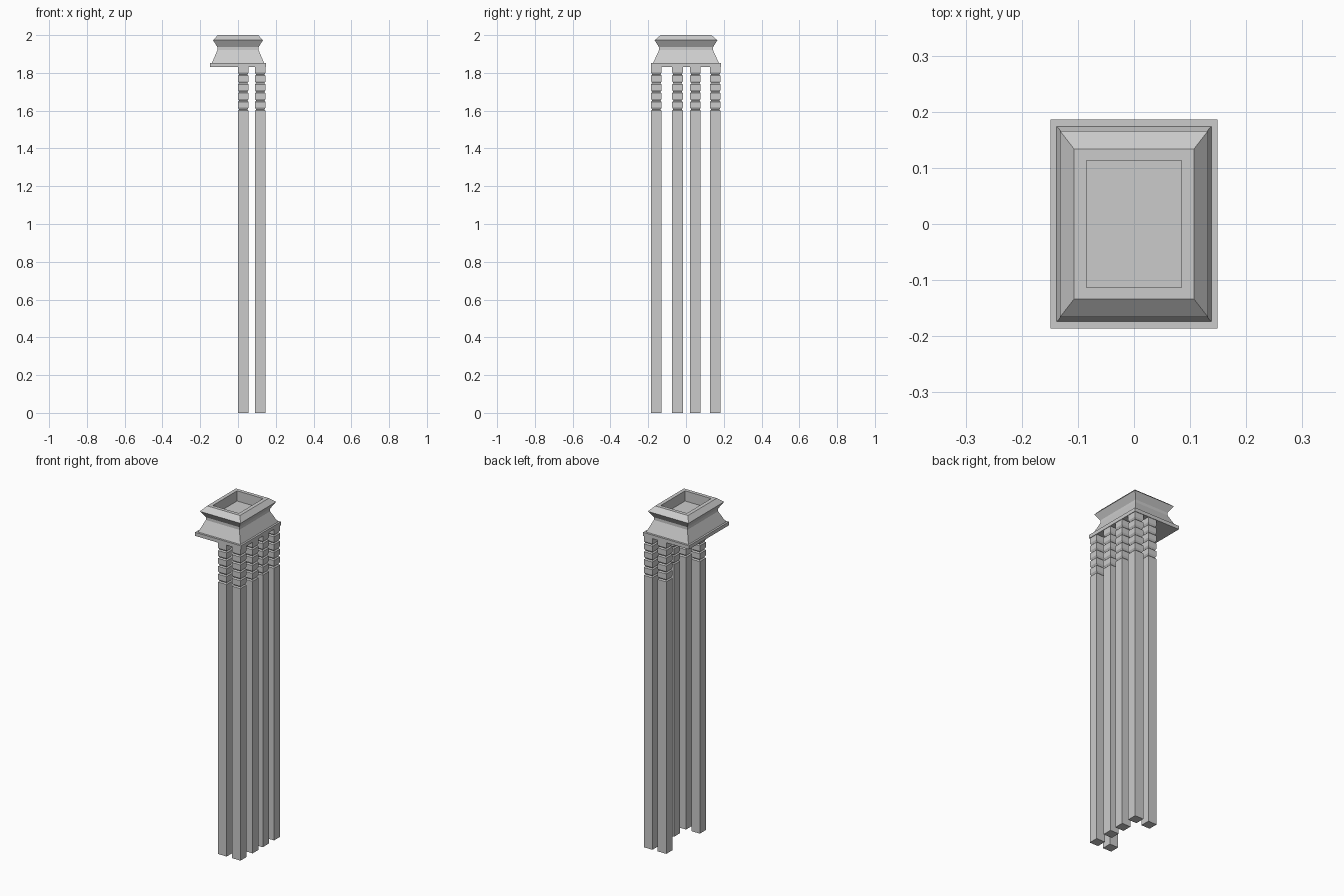
import bpy, bmesh

if "Cube" in bpy.data.objects:
    bpy.data.objects.remove(bpy.data.objects["Cube"], do_unlink=True)

stone = bpy.data.materials.new("light_grey_stone")
stone.use_nodes = True
stone.diffuse_color = (0.6, 0.6, 0.6, 1)
stone.node_tree.nodes["Principled BSDF"].inputs["Base Color"].default_value = (0.6, 0.6, 0.6, 1)


def stacked(name, profile, location=(0, 0)):
    """Skin rectangular sections (half x, half y, z) from bottom to top."""
    bm = bmesh.new()
    loops = []
    for hx, hy, z in profile:
        corners = ((-hx, -hy), (hx, -hy), (hx, hy), (-hx, hy))
        loops.append([bm.verts.new((x, y, z)) for x, y in corners])
    for low, high in zip(loops, loops[1:]):
        for i in range(4):
            j = (i + 1) % 4
            bm.faces.new((low[i], low[j], high[j], high[i]))
    bm.faces.new(loops[0][::-1])
    bm.faces.new(loops[-1])
    mesh = bpy.data.meshes.new(name)
    bm.to_mesh(mesh)
    bm.free()
    mesh.materials.append(stone)
    obj = bpy.data.objects.new(name, mesh)
    obj.location = (*location, 0)
    bpy.context.collection.objects.link(obj)
    return obj


# Capital: flat slab, flared neck, overhanging rim and a recessed top
stacked("capital_slab", [(0.149, 0.186, 1.832), (0.149, 0.186, 1.853)])
stacked("capital", [
    (0.138, 0.174, 1.853),
    (0.109, 0.143, 1.92),
    (0.109, 0.143, 1.936),
    (0.132, 0.166, 1.973),
    (0.107, 0.134, 2.0),
    (0.085, 0.113, 2.0),
    (0.085, 0.113, 1.94),
])

# Square shaft with a notched band below the slab
HALF, NOTCH = 0.028, 0.022
BAND, TOP, RINGS = 1.6, 1.832, 5
step = (TOP - BAND) / RINGS
shaft = [(HALF, HALF, 0), (HALF, HALF, BAND)]
for k in range(RINGS):
    z = BAND + k * step
    shaft += [(NOTCH, NOTCH, z + 0.006),
              (HALF, HALF, z + 0.016),
              (HALF, HALF, z + step)]

# Four shafts along one side, with a second one beside each end shaft
for name, x, y in (
    ("front_outer_column", 0.118, -0.157),
    ("front_middle_column", 0.118, -0.045),
    ("back_middle_column", 0.118, 0.05),
    ("back_outer_column", 0.118, 0.155),
    ("front_inner_column", 0.028, -0.157),
    ("back_inner_column", 0.028, 0.155),
):
    stacked(name, shaft, (x, y))
